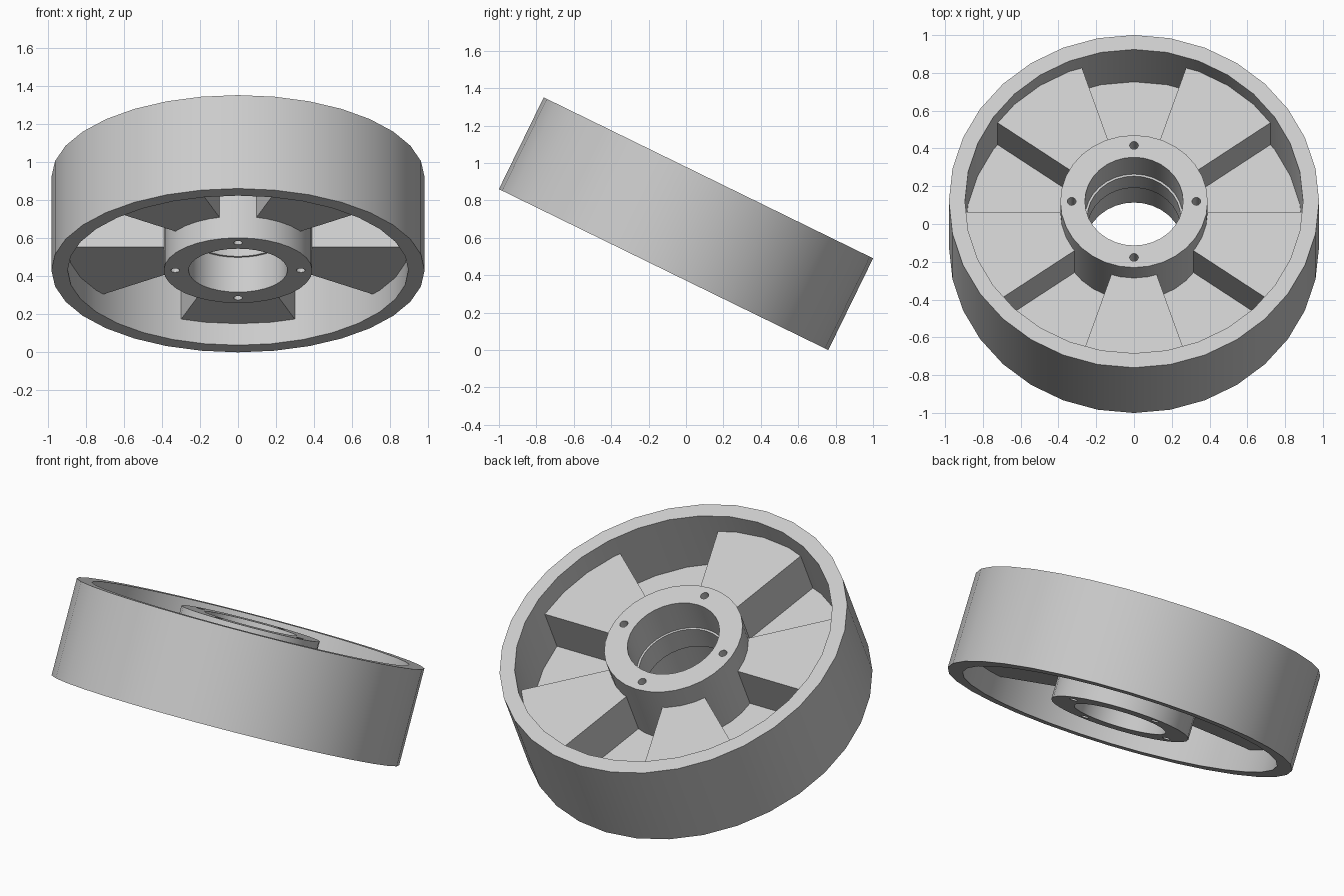
import bpy, bmesh
from math import sin, cos, radians, tau
from mathutils import Matrix

cube = bpy.data.objects.get("Cube")
if cube:
    bpy.data.objects.remove(cube, do_unlink=True)

TILT = Matrix.Translation((0, 0, 0.675)) @ Matrix.Rotation(radians(-26.04), 4, 'X')
HALF_WIDTH = 0.273
RIM_OUT, RIM_IN = 0.98, 0.895
HUB_R, BORE_R, LIP_R = 0.39, 0.26, 0.248
WEB_H, WEB_T, WALL_T = 0.147, 0.03, 0.024
STEP = 36
WEB_IN, WEB_OUT = HUB_R - 0.02, RIM_IN + 0.02

grey = bpy.data.materials.new("plain_grey")
grey.use_nodes = True
grey.diffuse_color = (0.6, 0.6, 0.6, 1)
grey.node_tree.nodes["Principled BSDF"].inputs["Base Color"].default_value = (0.6, 0.6, 0.6, 1)


def finish(name, bm):
    bmesh.ops.recalc_face_normals(bm, faces=bm.faces)
    mesh = bpy.data.meshes.new(name)
    bm.to_mesh(mesh)
    bm.free()
    mesh.materials.append(grey)
    obj = bpy.data.objects.new(name, mesh)
    bpy.context.collection.objects.link(obj)
    obj.matrix_world = TILT
    return obj


def lathe(name, profile, sides=32):
    """Closed radius/height profile turned about the axle."""
    bm = bmesh.new()
    rings = [[bm.verts.new((r * cos(tau * i / sides), r * sin(tau * i / sides), h))
              for r, h in profile] for i in range(sides)]
    n = len(profile)
    for i in range(sides):
        a, b = rings[i], rings[(i + 1) % sides]
        for j in range(n):
            k = (j + 1) % n
            bm.faces.new((a[j], b[j], b[k], a[k]))
    return finish(name, bm)


def prism(bm, outline, low, high):
    """Flat outline raised from low to high."""
    face = bm.faces.new([bm.verts.new((x, y, low)) for x, y in outline])
    top = bmesh.ops.extrude_face_region(bm, geom=[face])["geom"]
    verts = [g for g in top if isinstance(g, bmesh.types.BMVert)]
    bmesh.ops.translate(bm, verts=verts, vec=(0, 0, high - low))


def sector(start, end, steps=6):
    angles = [radians(start + (end - start) * i / steps) for i in range(steps + 1)]
    return ([(WEB_OUT * cos(a), WEB_OUT * sin(a)) for a in angles]
            + [(WEB_IN * cos(a), WEB_IN * sin(a)) for a in reversed(angles)])


def smooth(obj):
    bpy.ops.object.select_all(action='DESELECT')
    obj.select_set(True)
    bpy.context.view_layer.objects.active = obj
    bpy.ops.object.shade_smooth_by_angle(angle=radians(30))


# Outer rim
rim = lathe("rim", [(RIM_IN, -HALF_WIDTH), (RIM_OUT, -HALF_WIDTH),
                    (RIM_OUT, HALF_WIDTH), (RIM_IN, HALF_WIDTH)])

# Hub with a raised lip in the middle of the bore
hub = lathe("hub", [(HUB_R, -HALF_WIDTH), (HUB_R, HALF_WIDTH), (BORE_R, HALF_WIDTH),
                    (BORE_R, 0.07), (LIP_R, 0.07), (LIP_R, -0.07),
                    (BORE_R, -0.07), (BORE_R, -HALF_WIDTH)])

# Four bolt holes through the hub
bm = bmesh.new()
for i in range(4):
    a = tau * i / 4
    bmesh.ops.create_cone(bm, cap_ends=True, segments=16, radius1=0.023, radius2=0.023, depth=1,
                          matrix=Matrix.Translation((0.33 * cos(a), 0.33 * sin(a), 0)))
cutter = finish("bolt_hole_cutter", bm)
cutter.hide_render = True
smooth(hub)
cut = hub.modifiers.new("bolt_holes", 'BOOLEAN')
cut.operation = 'DIFFERENCE'
cut.solver = 'EXACT'
cut.object = cutter
bpy.ops.object.modifier_apply(modifier=cut.name)
bpy.data.objects.remove(cutter, do_unlink=True)

for part in (rim, hub):
    smooth(part)

# Web: alternating raised and lowered plates
upper, lower, walls = bmesh.new(), bmesh.new(), bmesh.new()
for i in range(5):
    start = STEP + 2 * STEP * i
    prism(upper, sector(start, start + STEP), WEB_H - WEB_T, WEB_H)
    prism(lower, sector(start + STEP, start + 2 * STEP), -WEB_H, WEB_T - WEB_H)
    # Radial walls joining the plates, set under the raised plate's edges
    for angle, side in ((start, 1), (start + STEP, -1)):
        a = radians(angle)
        corners = [(WEB_IN, 0), (WEB_OUT, 0), (WEB_OUT, side * WALL_T), (WEB_IN, side * WALL_T)]
        outline = [(r * cos(a) - t * sin(a), r * sin(a) + t * cos(a)) for r, t in corners]
        prism(walls, outline, -WEB_H, WEB_H - WEB_T)
finish("upper_web_plates", upper)
finish("lower_web_plates", lower)
finish("web_walls", walls)
